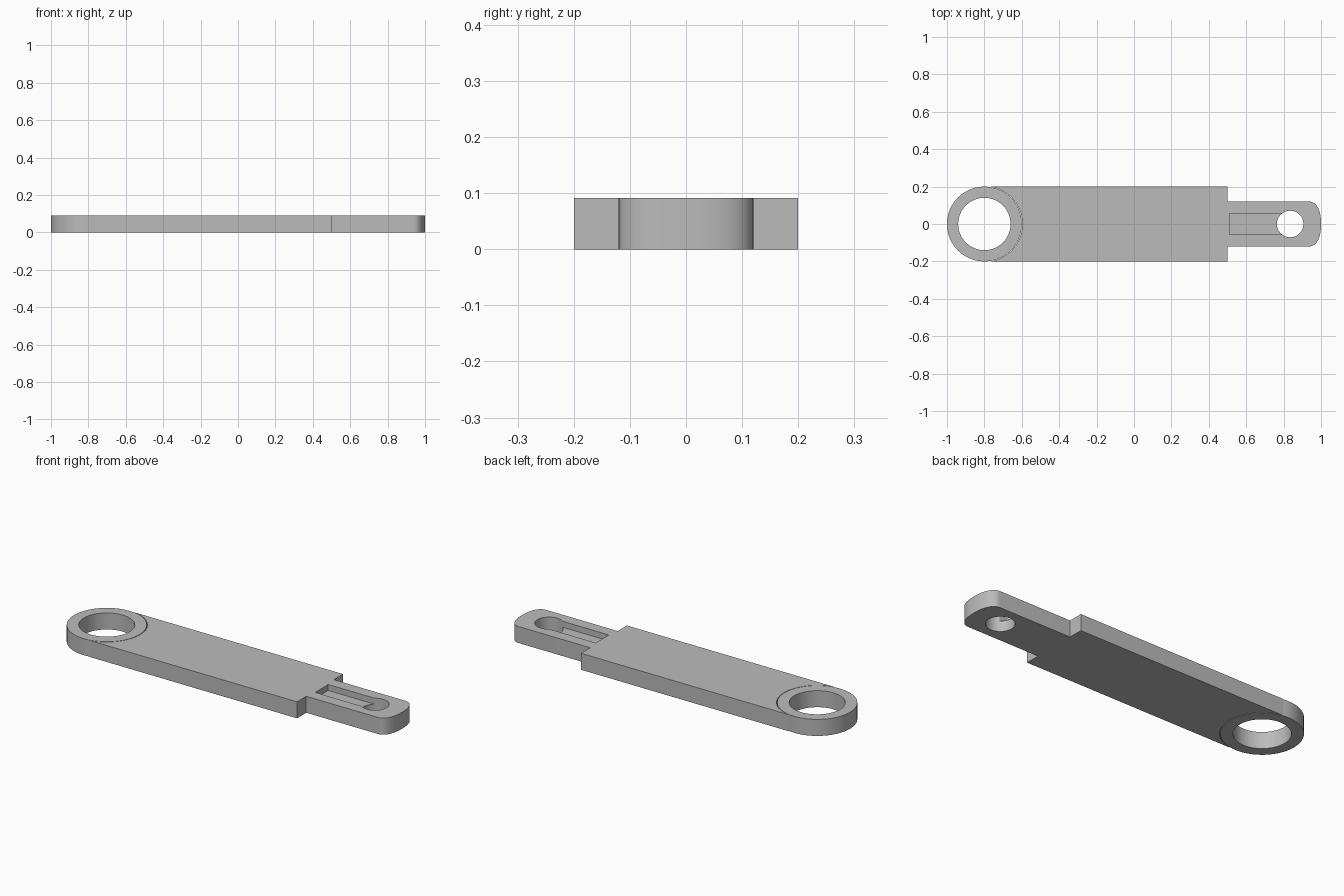
import bpy, bmesh
from math import sin, cos, pi, radians

if "Cube" in bpy.data.objects:
    bpy.data.objects.remove(bpy.data.objects["Cube"], do_unlink=True)

THICK = 0.091
RING_X, PIN_X = -0.8, 0.835

grey = bpy.data.materials.new("plain grey")
grey.use_nodes = True
grey.diffuse_color = (0.5, 0.5, 0.5, 1)
grey.node_tree.nodes["Principled BSDF"].inputs["Base Color"].default_value = (0.5, 0.5, 0.5, 1)


def arc(cx, radius, start, end, steps):
    angles = [radians(start + (end - start) * i / steps) for i in range(steps + 1)]
    return [(cx + radius * cos(a), radius * sin(a)) for a in angles]


def plate(name, outline, z0=0.0, z1=THICK):
    """Extrude a flat outline upward into a solid."""
    bm = bmesh.new()
    face = bm.faces.new([bm.verts.new((x, y, z0)) for x, y in outline])
    grown = bmesh.ops.extrude_face_region(bm, geom=[face])["geom"]
    top = [v for v in grown if isinstance(v, bmesh.types.BMVert)]
    bmesh.ops.translate(bm, verts=top, vec=(0, 0, z1 - z0))
    bmesh.ops.recalc_face_normals(bm, faces=bm.faces)
    mesh = bpy.data.meshes.new(name)
    bm.to_mesh(mesh)
    bm.free()
    mesh.materials.append(grey)
    obj = bpy.data.objects.new(name, mesh)
    bpy.context.collection.objects.link(obj)
    return obj


def select(obj):
    bpy.ops.object.select_all(action='DESELECT')
    obj.select_set(True)
    bpy.context.view_layer.objects.active = obj


def cut(target, cutter):
    cutter.hide_render = True
    mod = target.modifiers.new("cut", 'BOOLEAN')
    mod.operation = 'DIFFERENCE'
    mod.solver = 'EXACT'
    mod.object = cutter
    select(target)
    bpy.ops.object.modifier_apply(modifier=mod.name)
    bpy.data.objects.remove(cutter, do_unlink=True)


# Ring end with a large through hole
ring = plate("ring_end", arc(RING_X, 0.2, 0, 360, 72)[:-1])
cut(ring, plate("ring_hole", arc(RING_X, 0.14, 0, 360, 64)[:-1], -0.1, 0.2))

# Handle: concave seat around the ring, wide bar, narrow tab with a rounded tip
tip = []
for i in range(25):
    a = -pi / 2 + pi * i / 24
    y = abs(sin(a)) ** 0.87 * (1 if a >= 0 else -1)
    tip.append((0.935 + 0.065 * abs(cos(a)) ** 0.87, 0.12 * y))
seat = arc(RING_X, 0.203, 80, -80, 40)
outline = seat + [(0.5, -0.2), (0.5, -0.12)] + tip + [(0.5, 0.12), (0.5, 0.2)]
handle = plate("handle_bar", outline)

# Shallow slot leading into the round pin hole
slot = [(0.51, -0.057), (PIN_X, -0.057), (PIN_X, 0.057), (0.51, 0.057)]
cut(handle, plate("slot_cutter", slot, 0.058, 0.2))
cut(handle, plate("pin_hole", arc(PIN_X, 0.071, 0, 360, 48)[:-1], -0.1, 0.2))

for part in (ring, handle):
    select(part)
    bpy.ops.object.shade_smooth_by_angle(angle=radians(30))
